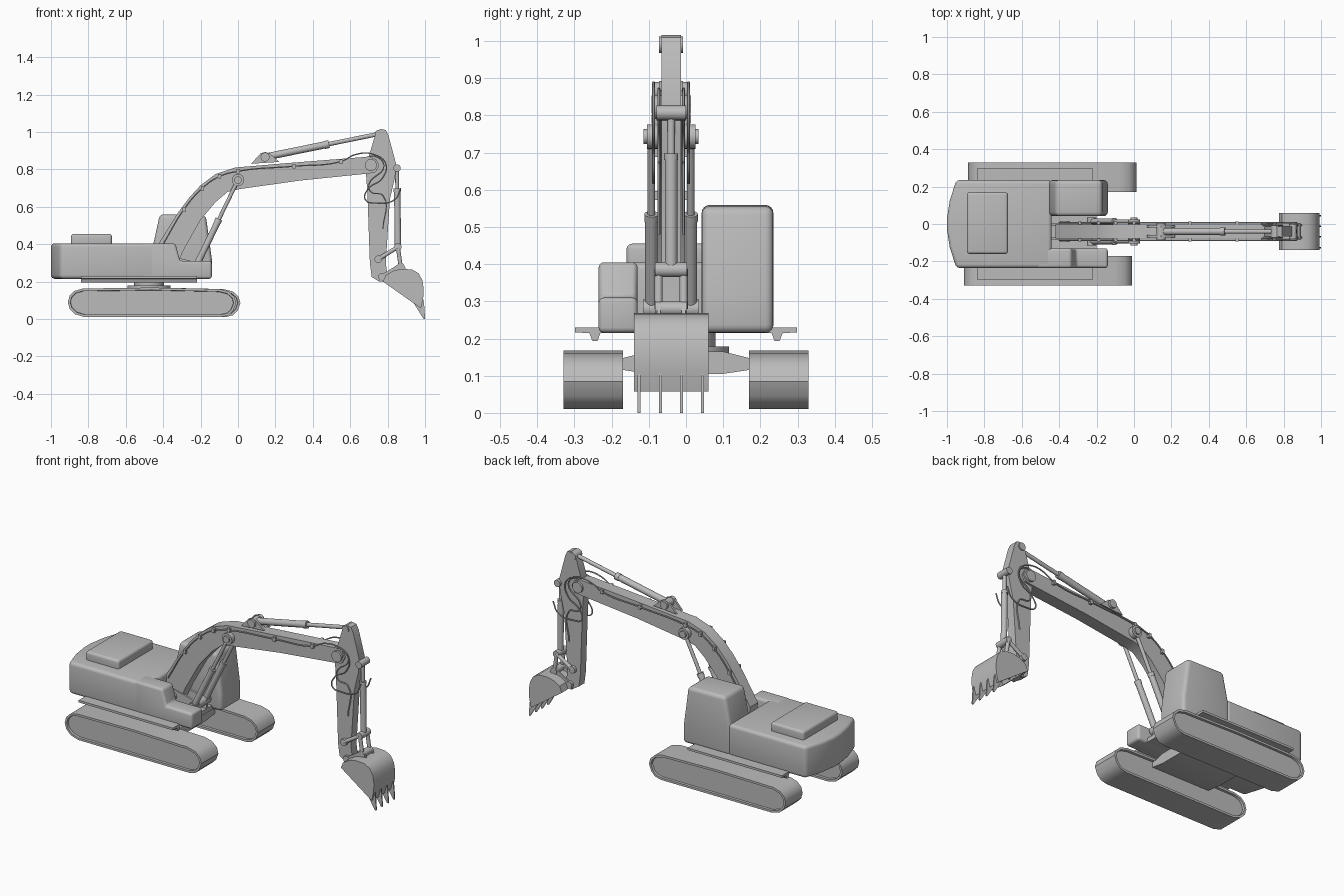
import bpy, bmesh, math
from mathutils import Vector

default = bpy.data.objects.get("Cube")
if default:
    bpy.data.objects.remove(default, do_unlink=True)

grey = bpy.data.materials.new("plain_grey")
grey.use_nodes = True
grey.diffuse_color = (0.5, 0.5, 0.5, 1)
grey.node_tree.nodes["Principled BSDF"].inputs["Base Color"].default_value = grey.diffuse_color

ARM_Y = -0.04  # centre plane of the digging arm


def finish(obj):
    obj.data.materials.append(grey)
    bpy.ops.object.select_all(action='DESELECT')
    obj.select_set(True)
    bpy.context.view_layer.objects.active = obj
    if obj.type == 'CURVE':
        bpy.ops.object.convert(target='MESH')
    bpy.ops.object.shade_smooth_by_angle(angle=math.radians(35))
    return obj


def mesh_object(name, bm):
    bmesh.ops.recalc_face_normals(bm, faces=bm.faces)
    mesh = bpy.data.meshes.new(name)
    bm.to_mesh(mesh)
    bm.free()
    obj = bpy.data.objects.new(name, mesh)
    bpy.context.collection.objects.link(obj)
    return finish(obj)


def prism(name, outline, low, high, axis="y", bevel=0, inset=0):
    """Extrude a 2D outline along an axis, optionally rounded or with recessed ends."""
    place = {"x": lambda a, b, t: (t, a, b),
             "y": lambda a, b, t: (a, t, b),
             "z": lambda a, b, t: (a, b, t)}[axis]
    bm = bmesh.new()
    ends = [[bm.verts.new(place(a, b, t)) for a, b in outline] for t in (low, high)]
    caps = [bm.faces.new(ring) for ring in ends]
    count = len(outline)
    for i in range(count):
        j = (i + 1) % count
        bm.faces.new((ends[0][i], ends[0][j], ends[1][j], ends[1][i]))
    bmesh.ops.recalc_face_normals(bm, faces=bm.faces)
    if inset:
        bmesh.ops.inset_individual(bm, faces=caps, thickness=inset, depth=0)
        bmesh.ops.inset_individual(bm, faces=caps, thickness=inset / 8, depth=-inset)
    if bevel:
        sharp = [e for e in bm.edges if e.calc_face_angle(0) > math.radians(25)]
        bmesh.ops.bevel(bm, geom=sharp, offset=bevel, segments=4, profile=0.5,
                        affect='EDGES', clamp_overlap=True)
    return mesh_object(name, bm)


def box(name, x, y, z, bevel=0):
    outline = [(x[0], z[0]), (x[1], z[0]), (x[1], z[1]), (x[0], z[1])]
    return prism(name, outline, y[0], y[1], bevel=bevel)


def rod(name, start, end, radius, sides=20):
    start, end = Vector(start), Vector(end)
    bm = bmesh.new()
    bmesh.ops.create_cone(bm, cap_ends=True, segments=sides, radius1=radius,
                          radius2=radius, depth=(end - start).length)
    turn = (end - start).to_track_quat('Z', 'Y').to_matrix().to_4x4()
    bmesh.ops.transform(bm, matrix=turn, verts=bm.verts)
    bmesh.ops.translate(bm, vec=(start + end) / 2, verts=bm.verts)
    return mesh_object(name, bm)


def pin(name, x, z, radius, half):
    return rod(name, (x, ARM_Y - half, z), (x, ARM_Y + half, z), radius)


def plate(name, outline, half, offset=0, bevel=0):
    return prism(name, outline, ARM_Y + offset - half, ARM_Y + offset + half, bevel=bevel)


def ram(name, base, tip, split, radius, y=ARM_Y):
    """Hydraulic ram: thick barrel from the base, thin rod on to the tip."""
    a, b = Vector((base[0], y, base[1])), Vector((tip[0], y, tip[1]))
    rod(name + "_barrel", a, a.lerp(b, split), radius)
    rod(name + "_collar", a.lerp(b, split - 0.04), a.lerp(b, split), radius * 1.12)
    rod(name + "_rod", a, b, radius * 0.6)


def hose(name, path, y):
    curve = bpy.data.curves.new(name, 'CURVE')
    curve.dimensions = '3D'
    curve.bevel_depth = 0.004
    curve.bevel_resolution = 1
    curve.resolution_u = 6
    spline = curve.splines.new('BEZIER')
    spline.bezier_points.add(len(path) - 1)
    for point, (x, z) in zip(spline.bezier_points, path):
        point.co = (x, y, z)
        point.handle_left_type = point.handle_right_type = 'AUTO'
    obj = bpy.data.objects.new(name, curve)
    bpy.context.collection.objects.link(obj)
    finish(obj)


# Crawler tracks, one set slightly further forward
track = [(-0.91, 0.09), (-0.9, 0.125), (-0.875, 0.15), (-0.83, 0.163), (-0.46, 0.168),
         (-0.1, 0.16), (-0.05, 0.147), (-0.02, 0.12), (-0.01, 0.085), (-0.025, 0.045),
         (-0.05, 0.02), (-0.09, 0.01), (-0.82, 0.01), (-0.87, 0.025), (-0.9, 0.055)]
prism("right_track", track, -0.33, -0.17, inset=0.013)
prism("left_track", [(x + 0.023, z) for x, z in track], 0.17, 0.33, inset=0.013)

# Undercarriage frame and turntable
frame = [(-0.2, 0.12), (-0.1, 0.105), (0.1, 0.105), (0.2, 0.12),
         (0.2, 0.14), (0.1, 0.165), (-0.1, 0.165), (-0.2, 0.14)]
prism("undercarriage_frame", frame, -0.66, -0.28, axis="x")
rod("turntable_base", (-0.475, 0, 0.15), (-0.475, 0, 0.178), 0.115, 40)
rod("turntable_ring", (-0.475, 0, 0.17), (-0.475, 0, 0.22), 0.08, 40)

# Upper house with a bowed counterweight
side = [(-0.44, 0.235), (-0.95, 0.235), (-0.985, 0.125), (-1, 0.03)]
house = side + [(x, -y) for x, y in reversed(side)]
prism("house", house, 0.215, 0.405, axis="z", bevel=0.02)
box("engine_hood", (-0.893, -0.674), (-0.16, 0.17), (0.38, 0.455), bevel=0.015)
prism("right_front_box", [(-0.52, 0.215), (-0.14, 0.215), (-0.14, 0.31), (-0.31, 0.31),
                          (-0.335, 0.405), (-0.52, 0.405)], -0.235, -0.13, bevel=0.015)
prism("cab", [(-0.455, 0.215), (-0.14, 0.215), (-0.14, 0.32), (-0.172, 0.555),
              (-0.418, 0.56), (-0.455, 0.39)], 0.042, 0.235, bevel=0.022)
box("boom_deck", (-0.5, -0.2), (-0.14, 0.06), (0.215, 0.24))
for s in (-1, 1):
    plate("boom_foot_bracket", [(-0.46, 0.22), (-0.2, 0.22), (-0.2, 0.29), (-0.25, 0.31),
                                (-0.33, 0.33), (-0.46, 0.36)], 0.006, s * 0.036)

# Side walkways with a downturned inner foot
step = [(0.2, 0.215), (0.23, 0.215), (0.238, 0.194), (0.252, 0.194),
        (0.26, 0.215), (0.298, 0.216), (0.298, 0.229), (0.2, 0.229)]
for s in (-1, 1):
    prism("walkway", [(s * y, z) for y, z in step], -0.84, -0.22, axis="x")

# Bent boom
boom_top = [(-0.41, 0.3), (-0.42, 0.41), (-0.32, 0.57), (-0.26, 0.65), (-0.2, 0.715),
            (-0.12, 0.775), (-0.015, 0.81), (0.28, 0.835), (0.7, 0.868), (0.74, 0.853)]
boom_under = [(0.755, 0.82), (0.735, 0.785), (0.7, 0.778), (0.33, 0.74), (0.01, 0.695),
              (-0.055, 0.68), (-0.12, 0.625), (-0.2, 0.53), (-0.29, 0.37), (-0.33, 0.28), (-0.38, 0.27)]
plate("boom", boom_top + boom_under, 0.037)
pin("boom_foot_pin", -0.37, 0.3, 0.025, 0.055)
pin("boom_ram_pin", 0, 0.743, 0.033, 0.065)
pin("boom_ram_pin_end", 0, 0.743, 0.02, 0.074)
pin("stick_pin", 0.71, 0.823, 0.032, 0.05)
for s in (-1, 1):
    ram("boom_ram", (-0.225, 0.28), (0, 0.743), 0.55, 0.017, ARM_Y + s * 0.053)
    plate("stick_ram_bracket", [(0.07, 0.83), (0.12, 0.885), (0.145, 0.893),
                                (0.17, 0.885), (0.22, 0.84)], 0.006, s * 0.026)
pin("boom_ram_base_pin", -0.225, 0.28, 0.025, 0.075)

# Stick and its ram
plate("stick", [(0.735, 0.99), (0.745, 1.008), (0.765, 1.016), (0.79, 1.01), (0.805, 0.98),
                (0.845, 0.83), (0.84, 0.76), (0.812, 0.64), (0.79, 0.3), (0.8, 0.23), (0.785, 0.2),
                (0.755, 0.2), (0.715, 0.225), (0.705, 0.3), (0.692, 0.67), (0.682, 0.81)], 0.026)
ram("stick_ram", (0.145, 0.866), (0.755, 0.99), 0.56, 0.019)
pin("stick_ram_base_pin", 0.145, 0.866, 0.024, 0.045)
pin("stick_ram_tip_pin", 0.755, 0.99, 0.022, 0.032)

# Bucket ram and linkage
ram("bucket_ram", (0.855, 0.385), (0.85, 0.807), 0.74, 0.017)
pin("bucket_ram_top_pin", 0.85, 0.807, 0.02, 0.04)
for name, x, z in (("link_pin", 0.855, 0.385), ("link_stick_pin", 0.75, 0.32),
                   ("bucket_link_pin", 0.87, 0.28), ("bucket_pin", 0.77, 0.225)):
    pin(name, x, z, 0.02, 0.043)
for s in (-1, 1):
    y = ARM_Y + s * 0.034
    rod("stick_link", (0.75, y, 0.32), (0.855, y, 0.385), 0.011)
    rod("bucket_link", (0.855, y, 0.385), (0.87, y, 0.28), 0.011)
    plate("bucket_ear", [(0.755, 0.2), (0.75, 0.235), (0.79, 0.25), (0.865, 0.298),
                         (0.89, 0.285), (0.9, 0.26), (0.83, 0.21)], 0.005, s * 0.033)

# Hollow bucket: curved shell, side plates and teeth
shell = [(0.775, 0.2), (0.79, 0.235), (0.83, 0.258), (0.87, 0.268), (0.93, 0.265), (0.965, 0.245),
         (0.985, 0.21), (0.993, 0.16), (0.99, 0.11), (0.978, 0.057)]
inner = [(0.885 + (x - 0.885) * 0.93, 0.16 + (z - 0.16) * 0.91) for x, z in shell]
plate("bucket_shell", shell + inner[::-1], 0.097)
for s in (-1, 1):
    plate("bucket_side", shell + [(0.945, 0.08)], 0.004, s * 0.096)
for i in range(4):
    plate("bucket_tooth", [(0.94, 0.085), (0.992, 0.105), (0.997, 0.06), (1, 0), (0.992, 0)],
          0.004, -0.086 + i * 0.057)

# Hydraulic hoses and their clamps
hose_path = [(-0.4, 0.4), (-0.29, 0.585), (-0.19, 0.7), (-0.1, 0.762), (0, 0.79), (0.3, 0.817),
             (0.55, 0.842), (0.63, 0.88), (0.72, 0.882), (0.79, 0.83), (0.77, 0.75), (0.7, 0.7),
             (0.68, 0.64), (0.74, 0.62), (0.84, 0.64), (0.87, 0.7)]
stick_path = [(0.64, 0.84), (0.73, 0.87), (0.78, 0.82), (0.7, 0.72), (0.71, 0.68),
              (0.775, 0.66), (0.775, 0.48)]
for s in (-1, 1):
    hose("boom_hose", hose_path, ARM_Y + s * 0.047)
    hose("stick_hose", stick_path, ARM_Y + s * 0.033)
    for x, z in hose_path[1:7]:
        y = ARM_Y + s * 0.043
        box("hose_clamp", (x - 0.008, x + 0.008), (y - 0.01, y + 0.01), (z - 0.012, z + 0.012))
